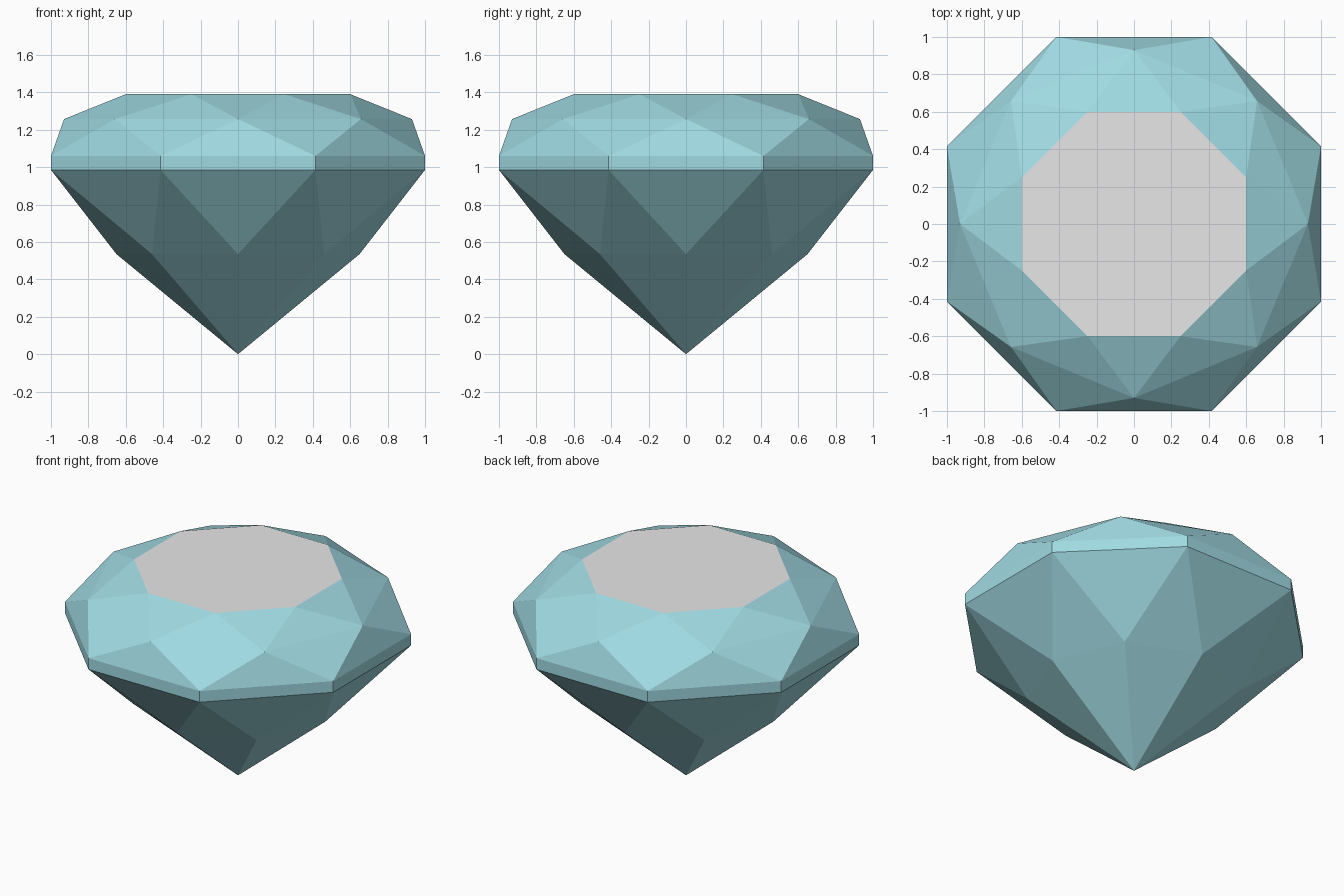
import bpy
import bmesh
from math import sin, cos, pi

cube = bpy.data.objects.get("Cube")
if cube:
    bpy.data.objects.remove(cube, do_unlink=True)

SIDES = 8
STEP = 2 * pi / SIDES
CORNER = 1 / cos(STEP / 2)  # turns a flat-side distance into a corner radius


def flat_material(name, color):
    mat = bpy.data.materials.new(name)
    mat.use_nodes = True
    mat.diffuse_color = color
    mat.node_tree.nodes["Principled BSDF"].inputs["Base Color"].default_value = color
    return mat


bm = bmesh.new()


def ring(radius, z, turn):
    """Eight points at one height, turned by a fraction of a step."""
    return [bm.verts.new((radius * cos((i + turn) * STEP),
                          radius * sin((i + turn) * STEP), z))
            for i in range(SIDES)]


# Rings from the tip up to the flat table
tip = bm.verts.new((0, 0, 0))
pavilion = ring(0.65, 0.535, 0)
girdle_low = ring(CORNER, 0.985, 0.5)
girdle_high = ring(CORNER, 1.06, 0.5)
crown = ring(0.93, 1.257, 0)
table = ring(0.6 * CORNER, 1.39, 0.5)

for i in range(SIDES):
    j = (i + 1) % SIDES
    facets = [
        # Lower cone and the facets below the girdle
        (tip, pavilion[j], pavilion[i]),
        (pavilion[i], pavilion[j], girdle_low[i]),
        (pavilion[j], girdle_low[j], girdle_low[i]),
        # Narrow upright girdle
        (girdle_low[i], girdle_low[j], girdle_high[j], girdle_high[i]),
        # Crown facets up to the table
        (girdle_high[i], girdle_high[j], crown[j]),
        (girdle_high[i], crown[j], crown[i]),
        (crown[i], crown[j], table[i]),
        (crown[j], table[j], table[i]),
    ]
    for facet in facets:
        bm.faces.new(facet)

# Flat table on top
table_face = bm.faces.new(table)
table_face.material_index = 1

bmesh.ops.recalc_face_normals(bm, faces=bm.faces)
mesh = bpy.data.meshes.new("cut_gem")
bm.to_mesh(mesh)
bm.free()
mesh.materials.append(flat_material("pale teal", (0.35, 0.70, 0.76, 1)))
mesh.materials.append(flat_material("light grey", (0.8, 0.8, 0.8, 1)))
gem = bpy.data.objects.new("cut_gem", mesh)
bpy.context.collection.objects.link(gem)
